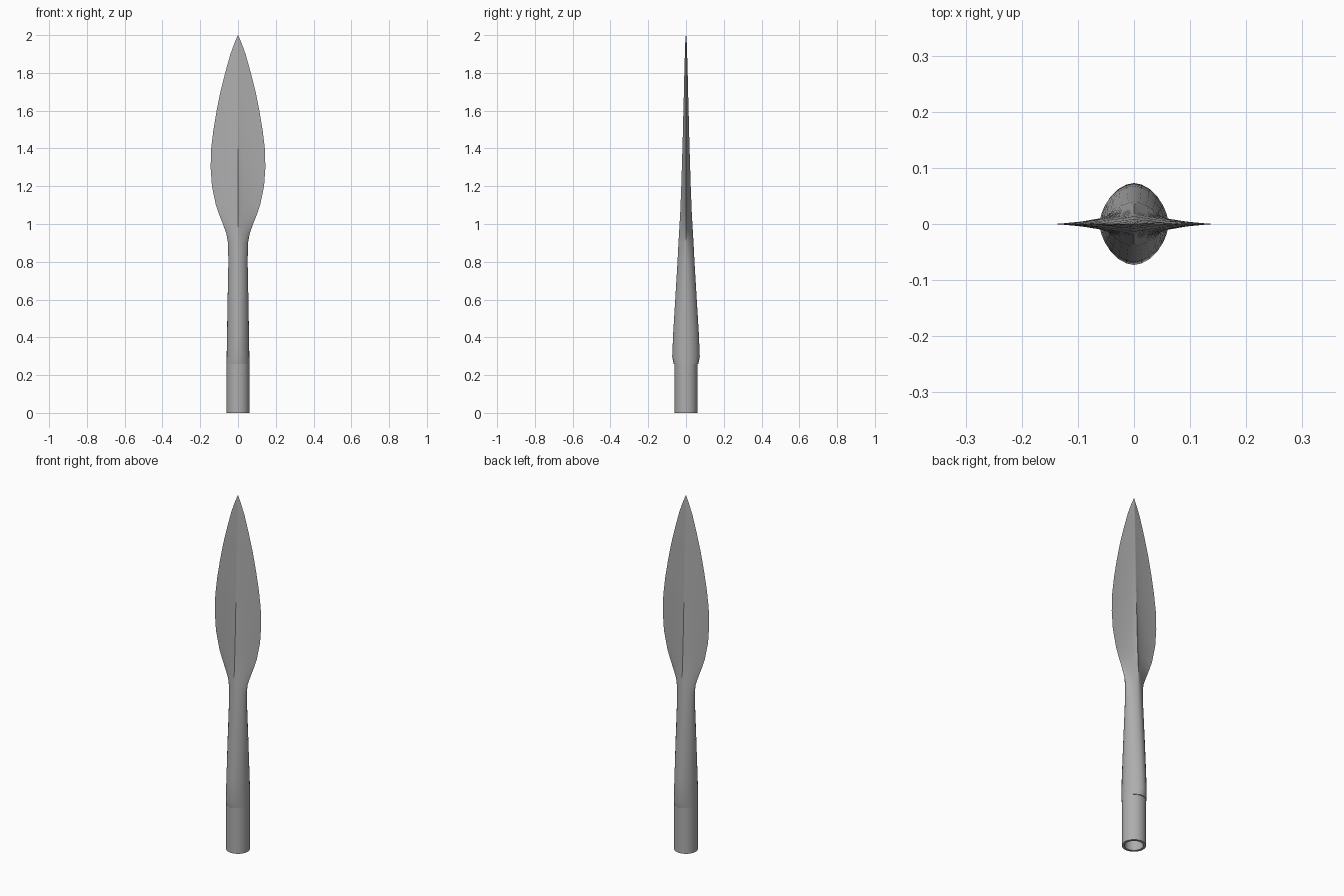
import bpy, bmesh, math

cube = bpy.data.objects.get("Cube")
if cube:
    bpy.data.objects.remove(cube, do_unlink=True)

# Steel material
steel = bpy.data.materials.new("grey steel")
steel.use_nodes = True
colour = (0.42, 0.42, 0.42, 1)
steel.diffuse_color = colour
steel.node_tree.nodes["Principled BSDF"].inputs["Base Color"].default_value = colour

SIDES = 24

# Sections: height, half width, half depth, pinch (1 = round, 2 = diamond, more = winged)
SOCKET = [(0, .061, .061, 1), (.26, .061, .061, 1)]
BLADE = [
    (.26, .061, .066, 1.05), (.30, .06, .073, 1.1), (.42, .058, .068, 1.1),
    (.6, .055, .057, 1.1), (.8, .051, .045, 1.15), (.9, .053, .04, 1.3),
    (.95, .062, .037, 1.6), (1, .08, .034, 2), (1.05, .1, .031, 2.3),
    (1.1, .117, .029, 2.5), (1.2, .138, .025, 2.6), (1.3, .145, .022, 2.6),
    (1.4, .142, .019, 2.5), (1.5, .13, .016, 2.4), (1.6, .113, .014, 2.3),
    (1.7, .093, .011, 2.2), (1.8, .068, .009, 2.1), (1.9, .04, .006, 2),
    (1.96, .018, .004, 2), (2, .001, .001, 2)]
BORE = [(.5, .03, .03, 1), (.25, .046, .046, 1), (0, .047, .047, 1)]


def power(v, k):
    return math.copysign(abs(v) ** k, v)


def ring(bm, z, a, b, k):
    angles = [2 * math.pi * i / SIDES for i in range(SIDES)]
    return [bm.verts.new((a * power(math.cos(t), k), b * power(math.sin(t), k), z))
            for t in angles]


# Loft the bore, the socket and the winged blade as one skin
bm = bmesh.new()
rings = [ring(bm, *s) for s in BORE + SOCKET + BLADE]
for low, high in zip(rings, rings[1:]):
    for i in range(SIDES):
        j = (i + 1) % SIDES
        bm.faces.new((low[i], low[j], high[j], high[i]))
bm.faces.new(rings[0])
bm.faces.new(rings[-1])
bmesh.ops.remove_doubles(bm, verts=bm.verts, dist=0.00001)
bmesh.ops.recalc_face_normals(bm, faces=bm.faces)

mesh = bpy.data.meshes.new("spearhead")
bm.to_mesh(mesh)
bm.free()
mesh.materials.append(steel)
spearhead = bpy.data.objects.new("spearhead", mesh)
bpy.context.collection.objects.link(spearhead)

# Smooth skin with crisp cutting edges, midrib and socket mouth
bpy.ops.object.select_all(action="DESELECT")
spearhead.select_set(True)
bpy.context.view_layer.objects.active = spearhead
bpy.ops.object.shade_smooth_by_angle(angle=math.radians(30))
